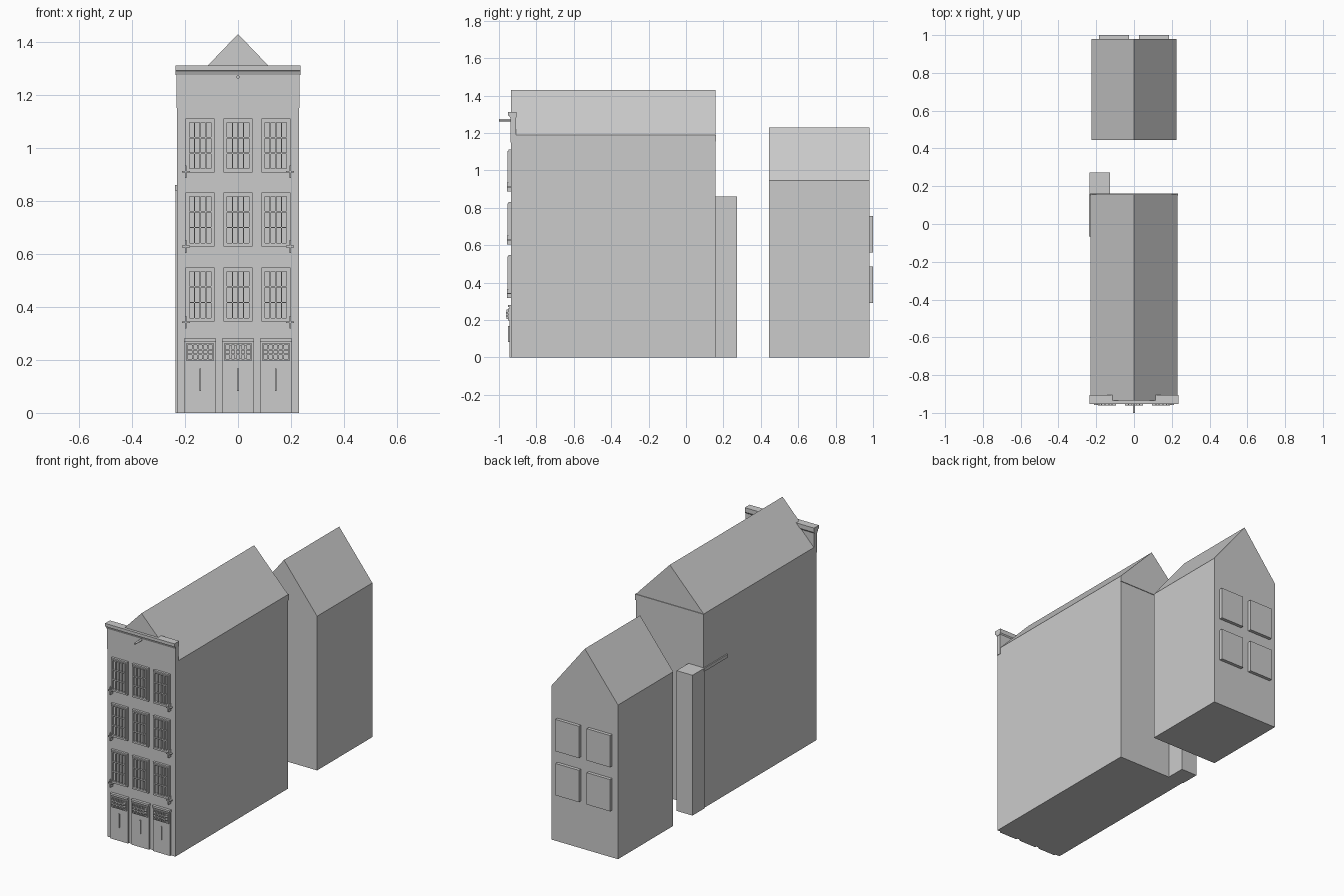
import bpy, bmesh, math
from mathutils import Matrix, Vector

if "Cube" in bpy.data.objects:
    bpy.data.objects.remove(bpy.data.objects["Cube"])


def new_object(name, bm, loc=(0, 0, 0)):
    bmesh.ops.recalc_face_normals(bm, faces=bm.faces)
    me = bpy.data.meshes.new(name)
    bm.to_mesh(me)
    bm.free()
    return place(name, me, loc)


def place(name, me, loc):
    ob = bpy.data.objects.new(name, me)
    ob.location = loc
    bpy.context.collection.objects.link(ob)
    return ob


def add_box(bm, x0, x1, y0, y1, z0, z1):
    m = Matrix.Translation(((x0 + x1) / 2, (y0 + y1) / 2, (z0 + z1) / 2))
    bmesh.ops.create_cube(bm, size=1, matrix=m @ Matrix.Diagonal((x1 - x0, y1 - y0, z1 - z0, 1)))


def boxes(name, items, loc=(0, 0, 0)):
    bm = bmesh.new()
    for b in items:
        add_box(bm, *b)
    return new_object(name, bm, loc)


def extrude(name, points, vec):
    bm = bmesh.new()
    face = bm.faces.new([bm.verts.new(p) for p in points])
    ext = bmesh.ops.extrude_face_region(bm, geom=[face], use_keep_orig=True)
    verts = [g for g in ext["geom"] if isinstance(g, bmesh.types.BMVert)]
    bmesh.ops.translate(bm, verts=verts, vec=Vector(vec))
    return new_object(name, bm)


def gabled(name, w, y0, y1, eave, ridge):
    prof = [(-w, 0), (w, 0), (w, eave), (0, ridge), (-w, eave)]
    return extrude(name, [(x, y0, z) for x, z in prof], (0, y1 - y0, 0))


def frame(w, z0, z1, t, y0, y1):
    # rectangular border made of four bars
    return [(-w, -w + t, y0, y1, z0, z1), (w - t, w, y0, y1, z0, z1),
            (-w + t, w - t, y0, y1, z0, z0 + t), (-w + t, w - t, y0, y1, z1 - t, z1)]


def grid_bars(w, z0, z1, cols, rows, t, y0, y1):
    # glazing bars dividing an opening into cols x rows panes
    out = []
    for i in range(1, cols):
        x = -w + 2 * w * i / cols
        out.append((x - t / 2, x + t / 2, y0, y1, z0, z1))
    for j in range(1, rows):
        z = z0 + (z1 - z0) * j / rows
        out.append((-w, w, y0 - 0.001, y1, z - t / 2, z + t / 2))
    return out


F = -0.935  # front wall plane
COLS = (-0.143, 0, 0.143)

# Main house and rear house
gabled("main_house", 0.23, F, 0.157, 1.19, 1.43)
gabled("rear_house", 0.225, 0.445, 0.98, 0.945, 1.23)
boxes("rear_eave_strip", [(-0.232, 0.232, 0.15, 0.161, 1.155, 1.19)])

# Rear annex with a thin ledge along the left wall
boxes("annex", [(-0.235, -0.127, 0.157, 0.273, 0, 0.86)])
boxes("side_ledge", [(-0.237, -0.225, -0.065, 0.16, 0.84, 0.86)])

# Front parapet and moulded cornice
boxes("parapet", [(-0.2325, 0.2325, F - 0.002, -0.91, 1.15, 1.29)])
cornice = [(-0.938, 1.275), (-0.944, 1.29), (-0.952, 1.293), (-0.952, 1.312),
           (-0.905, 1.312), (-0.905, 1.285), (-0.912, 1.275)]
extrude("cornice", [(-0.235, y, z) for y, z in cornice], (0.47, 0, 0))

# Hoist beam
bm = bmesh.new()
bmesh.ops.create_cone(bm, cap_ends=True, segments=12, radius1=0.006, radius2=0.006, depth=0.08,
                      matrix=Matrix.Translation((0, -0.96, 1.268)) @ Matrix.Rotation(math.pi / 2, 4, 'X'))
new_object("hoist_beam", bm)

# Front windows: outer frame, inner sash, panes and glazing bars
win = frame(0.055, 0, 0.203, 0.009, F - 0.014, F)
win += frame(0.047, 0.008, 0.195, 0.006, F - 0.019, F)
win += grid_bars(0.042, 0.013, 0.19, 4, 3, 0.005, F - 0.017, F)
win += [(-0.046, 0.046, F - 0.006, F, 0.008, 0.195)]
window_mesh = boxes("window_0_0", win, (COLS[0], 0, 0.345)).data
ROWS = (0.345, 0.628, 0.908)
for r, z in enumerate(ROWS):
    for c, x in enumerate(COLS):
        if r or c:
            place(f"window_{r}_{c}", window_mesh, (x, 0, z))

# Cross-shaped wall anchors
anchor = None
for z in (0.342, 0.628, 0.91):
    for s in (-1, 1):
        loc = (s * 0.197, 0, z)
        if anchor is None:
            anchor = boxes("wall_anchor", [(-0.003, 0.003, F - 0.023, F, -0.024, 0.024),
                                           (-0.015, 0.015, F - 0.022, F, -0.003, 0.003)], loc).data
        else:
            place("wall_anchor", anchor, loc)

# Doors with a latticed transom and a long pull handle
door = [(-0.059, 0.059, F - 0.01, F, 0, 0.272),
        (-0.06, 0.06, F - 0.017, F, 0.268, 0.28),
        (-0.003, 0.003, F - 0.016, F, 0.083, 0.167)]
door += frame(0.053, 0.198, 0.262, 0.006, F - 0.018, F)
door += grid_bars(0.047, 0.204, 0.256, 5, 3, 0.006, F - 0.026, F)
door_mesh = boxes("door_0", door, (COLS[0], 0, 0)).data
for c in (1, 2):
    place(f"door_{c}", door_mesh, (COLS[c], 0, 0))

# Plain windows on the rear house
for z in (0.29, 0.56):
    for s in (-1, 1):
        boxes("rear_window", [(-0.079, 0.079, 0.975, 1.0, 0, 0.195)], (s * 0.106, 0, z))
